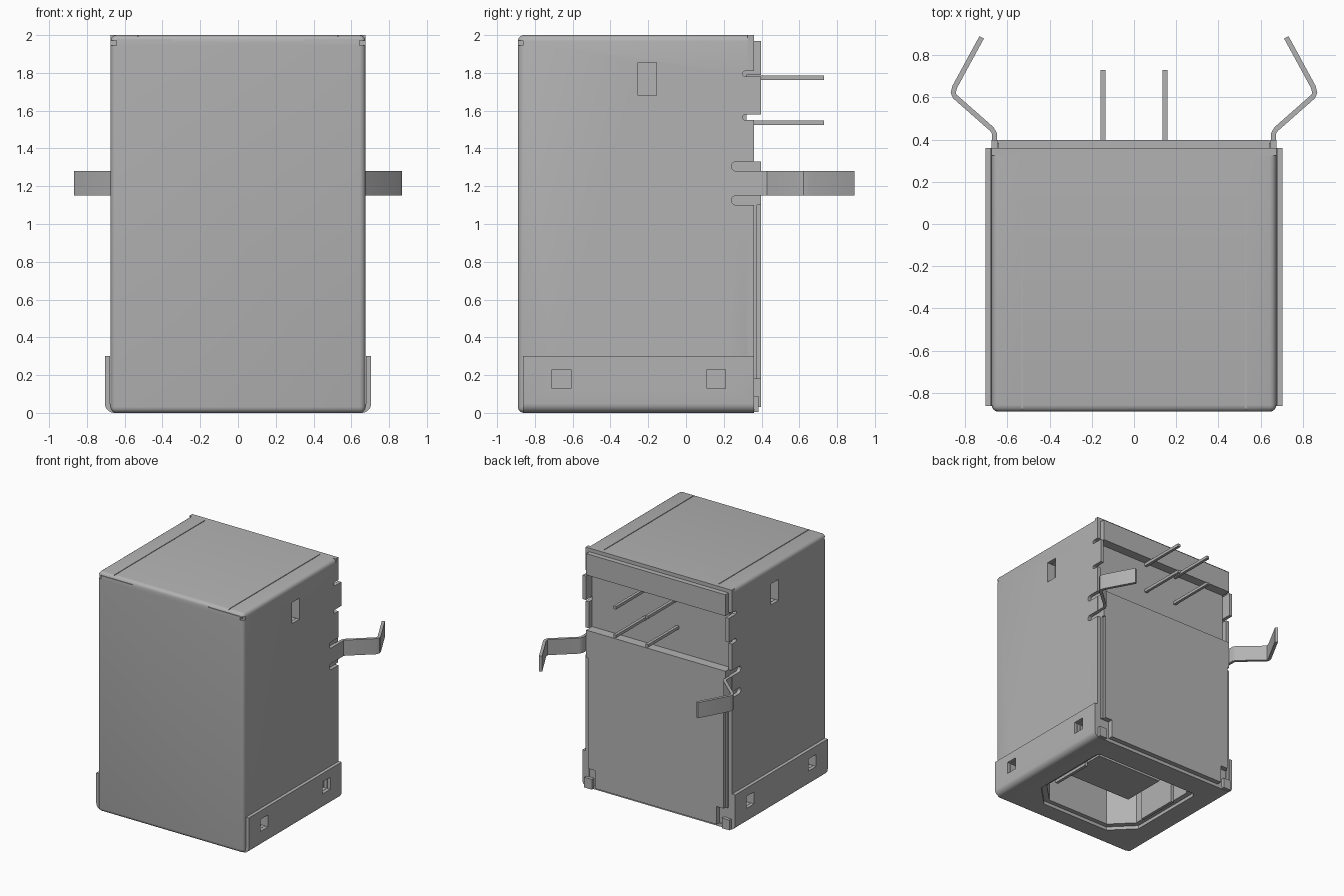
import bpy, bmesh, math
from mathutils import Vector

cube = bpy.data.objects.get("Cube")
if cube:
    bpy.data.objects.remove(cube, do_unlink=True)

metal = bpy.data.materials.new("plain grey")
metal.use_nodes = True
GREY = (0.45, 0.45, 0.45, 1)
metal.diffuse_color = GREY
metal.node_tree.nodes["Principled BSDF"].inputs["Base Color"].default_value = GREY


def finish(name, bm):
    bmesh.ops.recalc_face_normals(bm, faces=bm.faces)
    me = bpy.data.meshes.new(name)
    bm.to_mesh(me)
    bm.free()
    me.materials.append(metal)
    ob = bpy.data.objects.new(name, me)
    bpy.context.collection.objects.link(ob)
    return ob


def box(name, x, y, z):
    """Box from (min, max) ranges."""
    bm = bmesh.new()
    bmesh.ops.create_cube(bm, size=1)
    for v in bm.verts:
        v.co = Vector([r[0] + (c + 0.5) * (r[1] - r[0]) for c, r in zip(v.co, (x, y, z))])
    return finish(name, bm)


def prism(name, pts, axis, lo, hi):
    """Extrude a 2D outline along an axis (outline uses the other two, in order)."""
    def place(p, h):
        c = list(p)
        c.insert(axis, h)
        return c
    bm = bmesh.new()
    f = bm.faces.new([bm.verts.new(place(p, lo)) for p in pts])
    ext = bmesh.ops.extrude_face_region(bm, geom=[f])
    off = Vector((0, 0, 0))
    off[axis] = hi - lo
    bmesh.ops.translate(bm, vec=off, verts=[g for g in ext["geom"] if isinstance(g, bmesh.types.BMVert)])
    return finish(name, bm)


def arc(cx, cy, r, a0, a1, n=6):
    return [(cx + r * math.cos(math.radians(a0 + (a1 - a0) * i / n)),
             cy + r * math.sin(math.radians(a0 + (a1 - a0) * i / n))) for i in range(n + 1)]


def apply_mod(ob, mod):
    bpy.context.view_layer.objects.active = ob
    bpy.ops.object.modifier_apply(modifier=mod.name)


def cut(ob, cutter, keep=False):
    m = ob.modifiers.new("cut", 'BOOLEAN')
    m.operation, m.solver, m.object = 'DIFFERENCE', 'EXACT', cutter
    apply_mod(ob, m)
    if not keep:
        bpy.data.objects.remove(cutter, do_unlink=True)


def smooth(ob):
    bpy.ops.object.select_all(action='DESELECT')
    ob.select_set(True)
    bpy.context.view_layer.objects.active = ob
    bpy.ops.object.shade_smooth_by_angle(angle=math.radians(30))


def span(s, a, b):
    return (min(s * a, s * b), max(s * a, s * b))


# Sheet shell: front, sides and top, open at the back and below
shell = box("shell", (-0.675, 0.675), (-0.89, 0.36), (0, 2))
bev = shell.modifiers.new("bend", 'BEVEL')
bev.limit_method, bev.width, bev.segments = 'NONE', 0.032, 4
apply_mod(shell, bev)
cut(shell, box("c", (-0.645, 0.645), (-0.86, 1), (-1, 1.97)))
cut(shell, box("c", (-1, 1), (-0.862, 1), (-1, 0.03)))
cut(shell, box("c", (-1, 1), (0.325, 1), (-1, 3)))
lips = [box("shell_rear_edge_top", (-0.675, 0.675), (0.325, 0.36), (1.97, 2))]
for s in (-1, 1):
    # top seams, front corner reliefs and front tab slits
    cut(shell, box("c", span(s, 0.527, 0.533), (-0.88, 0.5), (1.993, 2.1)))
    cut(shell, box("c", span(s, 0.643, 0.7), (-0.95, -0.862), (1.945, 1.972)))
    cut(shell, box("c", span(s, 0.35, 0.643), (-0.95, -0.884), (1.972, 1.978)))
    # round-ended relief slots at the rear edge
    for z0, z1, y0 in ((1.78, 1.81, 0.30), (1.55, 1.58, 0.30), (1.28, 1.33, 0.24), (1.10, 1.15, 0.24)):
        r = (z1 - z0) / 2
        slot = arc(y0 + r, z0 + r, r, 90, 270) + [(0.5, z0), (0.5, z1)]
        cut(shell, prism("c", slot, 0, *span(s, 0.6, 0.8)))
    # rear edge strips between the slots
    for z0, z1, y1 in ((1.81, 2.0, 0.36), (1.58, 1.78, 0.398), (1.33, 1.55, 0.36),
                       (1.15, 1.28, 0.36), (0.03, 1.10, 0.36)):
        ze = min(z1, 1.97)
        lips.append(box("shell_rear_edge", span(s, 0.645, 0.675), (0.325, y1), (z0, ze)))

# Inner housing with rear recess and lower corner notches
housing = box("housing", (-0.643, 0.643), (-0.858, 0.398), (0.03, 1.968))
cut(housing, box("c", (-1, 1), (0.32, 1), (1.33, 1.79)))
for s in (-1, 1):
    cut(housing, box("c", span(s, 0.56, 1), (0.355, 1), (-1, 0.18)))
    # narrow step at each side of the rear panel
    cut(housing, box("c", span(s, 0.625, 1), (0.375, 1), (0.18, 1.1)))

# Bottom plate folded up into side flanges
outer = [(0.705, 0.3)] + arc(0.655, 0.05, 0.05, 0, -90)
inner = [(0.652, 0.028)] + arc(0.652, 0.053, 0.025, -90, 0)[1:] + [(0.677, 0.3)]
half = outer + [(-x, z) for x, z in reversed(outer)]
profile = half + [(-x, z) for x, z in reversed(inner)] + inner
flange = prism("bottom_flange", profile, 1, -0.862, 0.36)

# Socket opening with two chamfered corners
port = [(0.32, -0.72), (0.50, -0.54), (0.50, 0.13), (0.47, 0.16),
        (-0.47, 0.16), (-0.50, 0.13), (-0.50, -0.54), (-0.32, -0.72)]
cut(flange, prism("c", port, 2, -0.5, 0.2))
small = [(x * 0.92, -0.28 + (y + 0.28) * 0.92) for x, y in port]
cut(housing, prism("c", small, 2, -0.5, 1.1))
box("socket_tongue", (-0.31, 0.31), (-0.44, -0.06), (0.15, 1.12))

for s in (-1, 1):
    # latch windows in sides and flanges
    for y, z in (((-0.255, -0.155), (1.68, 1.855)), ((-0.71, -0.61), (0.13, 0.23)), ((0.11, 0.21), (0.13, 0.23))):
        c = box("c", span(s, 0.6, 0.8), y, z)
        for ob in (shell, housing, flange):
            cut(ob, c, keep=True)
        bpy.data.objects.remove(c, do_unlink=True)
    # grip springs inside the socket and rear tabs
    box("socket_spring", span(s, 0.43, 0.455), (-0.42, -0.06), (0.01, 0.4))
    box("rear_tab", span(s, 0.60, 0.67), (0.35, 0.385), (0.005, 0.09))

    # Bent board clips
    path = [(0.662, 0.25), (0.662, 0.43), (0.674, 0.45), (0.85, 0.605), (0.857, 0.622), (0.85, 0.65), (0.722, 0.885)]
    t = 0.012
    left, right = [], []
    for i, p in enumerate(path):
        a, b = Vector(path[max(i - 1, 0)]), Vector(path[min(i + 1, len(path) - 1)])
        d = (b - a).normalized()
        n = Vector((-d.y, d.x)) * t
        left.append((s * (p[0] + n.x), p[1] + n.y))
        right.append((s * (p[0] - n.x), p[1] - n.y))
    smooth(prism("board_clip", left + right[::-1], 2, 1.15, 1.28))

    # Contact pins
    for z in (1.537, 1.775):
        box("contact_pin", span(s, 0.136, 0.160), (0.28, 0.73), (z - 0.012, z + 0.012))

for ob in (shell, flange):
    smooth(ob)
